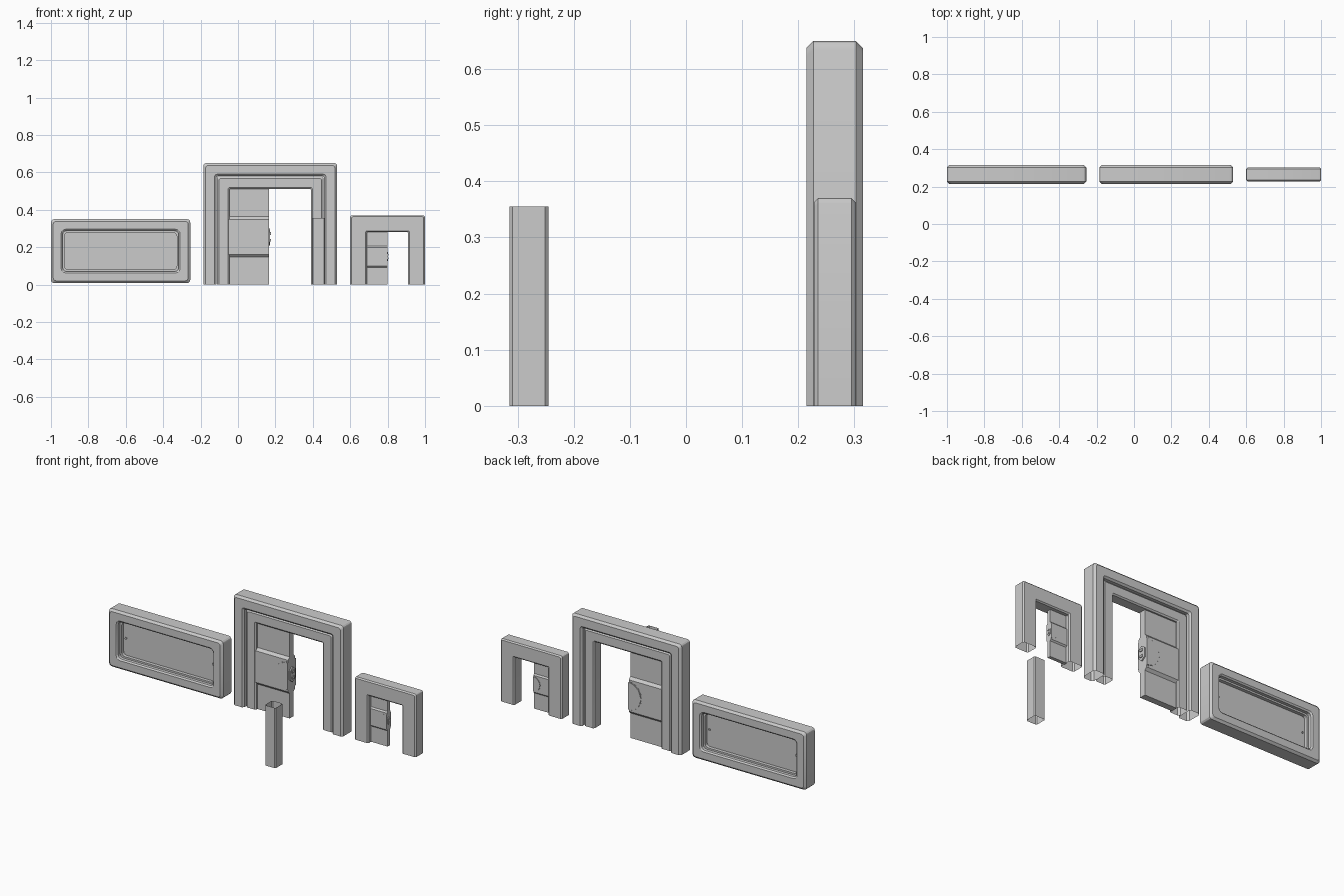
import bpy, bmesh, math
from mathutils import Matrix

if "Cube" in bpy.data.objects:
    bpy.data.objects.remove(bpy.data.objects["Cube"])

YC = 0.265  # shared depth centre of the wall pieces


def finish(bm, name):
    bmesh.ops.recalc_face_normals(bm, faces=bm.faces[:])
    me = bpy.data.meshes.new(name)
    bm.to_mesh(me)
    bm.free()
    ob = bpy.data.objects.new(name, me)
    bpy.context.collection.objects.link(ob)
    bpy.ops.object.select_all(action='DESELECT')
    ob.select_set(True)
    bpy.context.view_layer.objects.active = ob
    bpy.ops.object.shade_smooth_by_angle(angle=math.radians(25))
    return ob


def outline(x0, x1, z0, z1, r, closed):
    """Rounded rectangle, or an upside-down U with legs ending at z0."""
    corners = [(x0 + r, z1 - r, 180), (x1 - r, z1 - r, 90)]
    if closed:
        corners += [(x1 - r, z0 + r, 0), (x0 + r, z0 + r, -90)]
    pts = [] if closed else [(x0, z0)]
    for cx, cz, a0 in corners:
        for i in range(4):
            a = math.radians(a0 - 30 * i)
            pts.append((cx + r * math.cos(a), cz + r * math.sin(a)))
    return pts if closed else pts + [(x1, z0)]


def frame(name, x0, x1, z0, z1, half, closed=False):
    """Sweep a front/back symmetric profile of (inset, y, corner radius)."""
    profile = half + [(d, -y, r) for d, y, r in reversed(half)]
    bm = bmesh.new()
    loops = []
    for d, y, r in profile:
        pts = outline(x0 + d, x1 - d, z0 + d if closed else z0, z1 - d, r, closed)
        loops.append([bm.verts.new((x, YC + y, z)) for x, z in pts])
    n, m = len(loops), len(loops[0])
    for i in range(n):
        a, b = loops[i], loops[(i + 1) % n]
        for j in range(m if closed else m - 1):
            k = (j + 1) % m
            bm.faces.new((a[j], a[k], b[k], b[j]))
    return finish(bm, name)


def prism(bm, pts, offset):
    """Close a polygon and extrude it along offset."""
    f = bm.faces.new([bm.verts.new(p) for p in pts])
    ext = bmesh.ops.extrude_face_region(bm, geom=[f], use_keep_orig=True)
    verts = [g for g in ext['geom'] if isinstance(g, bmesh.types.BMVert)]
    bmesh.ops.translate(bm, verts=verts, vec=offset)


def box(bm, centre, size, rot=Matrix()):
    mat = Matrix.Translation(centre) @ rot @ Matrix.Diagonal((*size, 1))
    bmesh.ops.create_cube(bm, size=1, matrix=mat)


def door_leaf(name, x0, x1, top, zc, s):
    """Sliding leaf with a thick middle band, half-round lock and end latch."""
    t, b, h = 0.019 * s, 0.033 * s, 0.108 * s
    side = [(t, 0), (t, zc - h), (b, zc - h + 0.015 * s),
            (b, zc + h - 0.015 * s), (t, zc + h), (t, top)]
    bm = bmesh.new()
    prism(bm, [(x0, YC - y, z) for y, z in side] +
          [(x0, YC + y, z) for y, z in reversed(side)], (x1 - x0, 0, 0))
    finish(bm, name)

    # half-round lock with small teeth on its rim
    bm = bmesh.new()
    r, d = 0.08 * s, b + 0.005 * s
    arc = [math.radians(90 + 180 * i / 16) for i in range(17)]
    prism(bm, [(x1 + r * math.cos(a), YC - d, zc + r * math.sin(a)) for a in arc],
          (0, 2 * d, 0))
    for i in range(9):
        a = math.radians(100 + 20 * i)
        if i < 9 and math.cos(a) < 0:
            box(bm, (x1 + r * math.cos(a), YC, zc + r * math.sin(a)),
                (0.008 * s, 2 * d - 0.003 * s, 0.012 * s), Matrix.Rotation(-a, 4, 'Y'))
    finish(bm, name + "_lock")

    # latch plate on the meeting edge
    bm = bmesh.new()
    w, l = 0.024 * s, 0.045 * s
    plate = [(-w, -l * 0.6), (0, -l), (w, -l * 0.6), (w, l * 0.6), (0, l), (-w, l * 0.6)]
    prism(bm, [(x1, YC + y, zc + z) for y, z in plate], (0.007 * s, 0, 0))
    for z in (-0.018, 0.018):
        box(bm, (x1 + 0.008 * s, YC, zc + z * s), (0.008 * s, 0.02 * s, 0.014 * s))
    finish(bm, name + "_latch")


# window: bevelled frame with a stepped recess, pane and side studs
frame("window_frame", -1.0, -0.255, 0.008, 0.35, [
    (0, -0.038, 0.018), (0.012, -0.05, 0.016), (0.054, -0.05, 0.025),
    (0.062, -0.043, 0.022), (0.062, -0.025, 0.022),
    (0.072, -0.025, 0.02), (0.072, -0.006, 0.02)], closed=True)
bm = bmesh.new()
prism(bm, [(x, YC - 0.005, z) for x, z in
           outline(-0.93, -0.325, 0.078, 0.28, 0.02, True)], (0, 0.01, 0))
finish(bm, "window_pane")
bm = bmesh.new()
for x in (-0.912, -0.343):
    bmesh.ops.create_cone(bm, cap_ends=True, segments=10, radius1=0.006, radius2=0.006,
                          depth=0.022, matrix=Matrix.Translation((x, YC, 0.18)) @
                          Matrix.Rotation(math.pi / 2, 4, 'X'))
finish(bm, "window_studs")

# large doorway: outer and inner frames, hollow underneath
frame("large_door_outer_frame", -0.185, 0.53, 0, 0.65, [
    (0, -0.038, 0.016), (0.012, -0.05, 0.014), (0.06, -0.05, 0.012), (0.07, -0.04, 0.01)])
frame("large_door_inner_frame", -0.113, 0.458, 0, 0.578, [
    (0, -0.024, 0.012), (0.011, -0.035, 0.01), (0.06, -0.035, 0.006), (0.068, -0.028, 0.004)])
door_leaf("large_door_leaf", -0.05, 0.165, 0.512, 0.255, 1.0)

# small doorway
frame("small_door_frame", 0.6, 1.0, 0, 0.37, [
    (0, -0.03, 0.01), (0.007, -0.037, 0.008), (0.083, -0.037, 0.005), (0.09, -0.03, 0.004)])
door_leaf("small_door_leaf", 0.685, 0.798, 0.295, 0.15, 0.53)

# free-standing hollow pillar with chamfered corners, open at both ends
bm = bmesh.new()
c, h = 0.006, 0.035
ring = [(-h + c, -h), (h - c, -h), (h, -h + c), (h, h - c),
        (h - c, h), (-h + c, h), (-h, h - c), (-h, -h + c)]
low, high = [[bm.verts.new((0.43 + x, -0.28 + y, z)) for x, y in ring] for z in (0, 0.355)]
for i in range(8):
    j = (i + 1) % 8
    bm.faces.new((low[i], low[j], high[j], high[i]))
finish(bm, "pillar")
